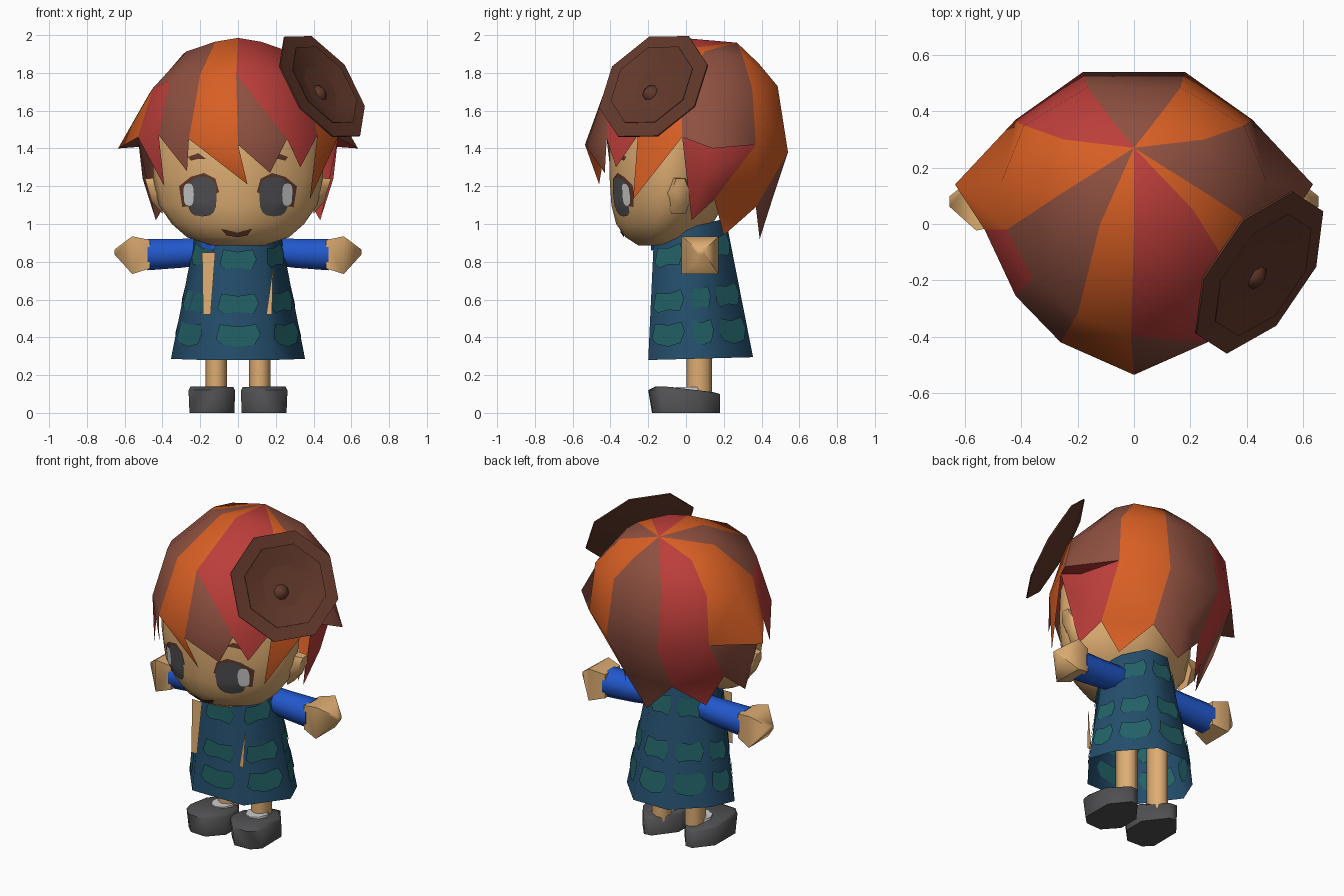
import bpy, bmesh, math
from mathutils import Vector
from mathutils.bvhtree import BVHTree

if "Cube" in bpy.data.objects:
    bpy.data.objects.remove(bpy.data.objects["Cube"])

def lin(c):
    c /= 255
    return c / 12.92 if c < 0.04045 else ((c + 0.055) / 1.055) ** 2.4

def material(name, r, g, b):
    m = bpy.data.materials.new(name)
    m.diffuse_color = (lin(r), lin(g), lin(b), 1)
    m.use_nodes = True
    m.node_tree.nodes["Principled BSDF"].inputs["Base Color"].default_value = m.diffuse_color
    return m

orange = material("orange hair", 216, 95, 36)
red = material("red hair", 188, 62, 58)
brown = material("brown hair", 142, 80, 64)
skin = material("skin", 222, 173, 114)
blue = material("blue sleeve", 34, 88, 204)
teal = material("dark teal", 36, 78, 108)
light_teal = material("light teal", 34, 97, 102)
grey = material("charcoal", 80, 80, 82)
white = material("off white", 205, 205, 205)
dark = material("dark brown", 98, 56, 42)

def build(name, verts, faces, mats, index=None, merge=False):
    """Make one mesh object; index gives the material slot of each face."""
    me = bpy.data.meshes.new(name)
    me.from_pydata([tuple(v) for v in verts], [], faces)
    for m in mats:
        me.materials.append(m)
    if index:
        for p, i in zip(me.polygons, index):
            p.material_index = i
    bm = bmesh.new()
    bm.from_mesh(me)
    if merge:
        bmesh.ops.remove_doubles(bm, verts=bm.verts, dist=0.0005)
        bmesh.ops.recalc_face_normals(bm, faces=bm.faces)
    bm.to_mesh(me)
    bm.free()
    ob = bpy.data.objects.new(name, me)
    bpy.context.collection.objects.link(ob)
    return ob

def loft(rings, cap_start=True, cap_end=True):
    n = len(rings[0])
    verts = [Vector(p) for r in rings for p in r]
    faces = [(k * n + i, k * n + (i + 1) % n, (k + 1) * n + (i + 1) % n, (k + 1) * n + i)
             for k in range(len(rings) - 1) for i in range(n)]
    if cap_start:
        faces.append(tuple(range(n))[::-1])
    if cap_end:
        faces.append(tuple(range((len(rings) - 1) * n, len(rings) * n)))
    return verts, faces

def mir(p, s=-1):
    return (p[0] * s, p[1], p[2])

def power(t, p):
    return math.copysign(abs(t) ** p, t)

# Head: stacked ovals given by height, half width, front and back
def oval(z, rx, y0, y1, n=20, p=1.2):
    a = [2 * math.pi * i / n for i in range(n)]
    return [(rx * power(math.cos(t), p),
             (y0 + y1) / 2 + (y1 - y0) / 2 * power(math.sin(t), p), z) for t in a]

head_v, head_f = loft([oval(*a) for a in [
    (.885, .14, -.25, -.03), (.93, .27, -.32, .04), (1.0, .35, -.37, .14), (1.1, .42, -.395, .2),
    (1.25, .45, -.405, .24), (1.45, .45, -.405, .27), (1.62, .40, -.35, .27)]])
build("head", head_v, head_f, [skin], merge=True)
head_tree = BVHTree.FromPolygons(head_v, head_f)

# Dress: eight-sided open skirt
half_low = [(.18, -.2), (.355, .02), (.295, .17), (.12, .355)]
half_top = [(.13, -.17), (.22, -.0), (.18, .1), (.075, .21)]
def skirt_ring(half, z0, z1):
    pts = half + [(-x, y) for x, y in reversed(half)]
    y0, y1 = half[0][1], half[-1][1]
    return [(x, y, z0 + (z1 - z0) * (y - y0) / (y1 - y0)) for x, y in pts]
low, top = skirt_ring(half_low, .28, .295), skirt_ring(half_top, .93, 1.03)
dress_v, dress_f = loft([low, top], cap_start=False)
build("dress", dress_v, dress_f, [teal], merge=True)
dress_tree = BVHTree.FromPolygons(dress_v, dress_f)

# Printed blotches: three rows on each side of the skirt, on both faces of the cloth
bv, bf = [], []
for i in range(8):
    a, b, c, d = (Vector(p) for p in (low[i], low[(i + 1) % 8], top[(i + 1) % 8], top[i]))
    nrm = (b - a).cross(d - a).normalized()
    wide = .8 if i == 7 else .95
    for row, v0 in enumerate((.21, .46, .82)):
        for off in (.008, -.006):
            base = len(bv)
            shape = [(0, 0), (-.43, -.04), (-.3, -.085), (0, -.07 - .04 * (row == 0)), (.32, -.085),
                     (.44, .0), (.36, .08), (0, .06), (-.36, .08)]
            for du, dv in shape:
                u, v = .5 + du * wide, v0 + dv
                bv.append(a.lerp(b, u).lerp(d.lerp(c, u), v) + nrm * off)
            bf += [(base, base + k, base + k % 8 + 1)[::1 if off > 0 else -1] for k in range(1, 9)]
build("dress_blotches", bv, bf, [light_teal])

def plate(name, tree, pts, mat, off):
    """Thin patch laid on the front of a surface; pts are (x, z)."""
    n, steps = len(pts), 5
    cx, cz = sum(p[0] for p in pts) / n, sum(p[1] for p in pts) / n
    rings = []
    for s in range(1, steps + 1):
        ring = []
        for x, z in pts:
            x, z = cx + (x - cx) * s / steps, cz + (z - cz) * s / steps
            hit = tree.ray_cast(Vector((x, -2, z)), Vector((0, 1, 0)))[0]
            ring.append((x, (hit.y if hit else -.2) - off, z))
        rings.append(ring)
    return build(name, *loft(rings, cap_end=False), [mat], merge=True)

def ellipse(cx, cz, rx, rz, n=16, p=.7):
    return [(cx + rx * power(math.cos(2 * math.pi * i / n), p),
             cz + rz * power(math.sin(2 * math.pi * i / n), p)) for i in range(n)]

# Face details
for s, side in ((-1, "left"), (1, "right")):
    plate(side + "_lash", head_tree,
          [(s * x, z) for x, z in ((.1, 1.17), (.12, 1.24), (.18, 1.27), (.25, 1.25), (.312, 1.2),
                                   (.295, 1.09), (.2, 1.1))], dark, .005)
    plate(side + "_eye", head_tree, ellipse(s * .19, 1.145, .077, .105), grey, .008)
    plate(side + "_eye_shine", head_tree, ellipse(s * .262, 1.155, .028, .06), white, .012)
    plate(side + "_brow", head_tree,
          [(s * x, z) for x, z in ((.17, 1.345), (.21, 1.375), (.265, 1.355), (.25, 1.335), (.21, 1.345))],
          dark, .006)
plate("mouth", head_tree, [(-.09, .975), (-.05, .96), (0, .953), (.05, .96), (.075, .975), (.05, .94),
                           (0, .93), (-.06, .94)], dark, .009)

# Dress front trims
build("left_strap", [(-.19, -.187, .85), (-.12, -.187, .85), (-.145, -.202, .52), (-.185, -.202, .52)],
      [(0, 3, 2, 1)], [skin])
build("right_strap", [(.185, -.187, .77), (.15, -.202, .52), (.18, -.202, .52)], [(0, 1, 2)], [skin])
plate("collar", dress_tree, [(-.2, .92), (-.1, .92), (-.13, .86), (-.19, .87)], blue, .012)

# Hair: meridians of (upper, middle, edge) points running from front centre to back
apex = (0, .27, 1.96)
mer = [((0, -.02, 1.985), (-.01, -.40, 1.79), (0, -.535, 1.42)),
       ((.12, .0, 1.965), (.2, -.32, 1.79), (.26, -.42, 1.45)),
       ((.21, .05, 1.935), (.36, -.19, 1.76), (.42, -.255, 1.47)),
       ((.27, .1, 1.915), (.45, -.02, 1.72), (.53, -.02, 1.46)),
       ((.29, .18, 1.9), (.47, .15, 1.69), (.635, .14, 1.40)),
       ((.25, .3, 1.89), (.39, .35, 1.72), (.42, .37, 1.42)),
       ((.09, .385, 1.85), (.165, .485, 1.73), (.18, .54, 1.38))]
inner, bend, lock_tip = (.5, .12, 1.41), (.505, .1, 1.24), (.435, .03, 1.02)
side_low, back_low, nape_tip = (.37, .15, 1.13), (.165, .37, 1.09), (.28, .2, .94)
hair_mats = [orange, red, brown]
O, R, B = 0, 1, 2
hv, hf, hi = [], [], []
def face(col, *pts):
    hf.append(tuple(range(len(hv), len(hv) + len(pts))))
    hv.extend(pts)
    hi.append(col)

for s, upper, lower, tips, under in (
        (1, (R, R, O, B, B, O), (R, R, O, B, B, O),
         ((B, (.17, -.43, 1.27)), (R, (.33, -.37, 1.3)), (O, (.38, -.28, 1.13))), R),
        (-1, (O, B, B, O, O, R), (O, B, R, O, O, R),
         ((O, (-.05, -.46, 1.21)), (B, (.27, -.40, 1.28)), (R, (.39, -.28, 1.2))), B)):
    M = [[mir(p, s) for p in m] for m in mer]
    M[0] = mer[0]
    for k in range(6):
        (ua, ma, ea), (ub, mb, eb) = M[k], M[k + 1]
        face(upper[k], apex, ua, ub)
        face(upper[k], ua, ma, mb, ub)
        if k == 0 and s == 1:      # forehead wedge
            face(R, ma, eb, mb)
            face(B, ma, ea, eb)
        else:
            face(lower[k], ma, ea, eb, mb)
        if k < 3:                  # fringe points
            face(tips[k][0], ea, mir(tips[k][1], s), eb)
    # hanging side lock under the flared wedge
    e3, e4, e5, e6 = (M[k][2] for k in (3, 4, 5, 6))
    i_, b_, t_, sl, bl, nt = (mir(p, s) for p in (inner, bend, lock_tip, side_low, back_low, nape_tip))
    for tri in ((e3, e4, i_), (e4, e5, i_), (e3, i_, b_), (i_, e5, b_), (e3, b_, t_),
                (b_, e5, sl), (b_, sl, t_)):
        face(under, *tri)
    # nape
    face(lower[5], e5, e6, bl, sl)
    face(lower[5], sl, bl, nt)
    # back centre lock, one half
    back_mid = (0, .46, 1.14)
    face(B, e6, bl, back_mid)
    face(B, bl, (0, .39, .92), back_mid)
ub, mb, eb = mer[6]
face(B, apex, ub, mir(ub))
face(B, ub, mb, mir(mb), mir(ub))
face(B, mb, eb, mir(eb), mir(mb))
face(B, eb, back_mid, mir(eb))
build("hair", hv, hf, hair_mats, hi, merge=True)

# Limbs, ears and shoes, mirrored
def tube_x(s, stations, n=8):
    return loft([[(s * x, .07 + r * math.cos(2 * math.pi * (i + .5) / n),
                   z + r * math.sin(2 * math.pi * (i + .5) / n)) for i in range(n)]
                 for x, r, z in stations])

def box_x(s, stations):
    """Four-sided tube along x; stations are (x, half y, half z, y, z)."""
    return loft([[(s * x, y + hy * a, z + hz * b) for a, b in ((1, 1), (-1, 1), (-1, -1), (1, -1))]
                 for x, hy, hz, y, z in stations])

plan = [(.015, .03), (.12, .175), (.17, .18), (.26, .06), (.262, -.14), (.21, -.195), (.1, -.2), (.015, -.1)]
for s, side in ((-1, "left"), (1, "right")):
    build(side + "_sleeve", *tube_x(s, [(.12, .075, .86), (.3, .083, .845), (.48, .09, .838)]),
          [blue], merge=True)
    build(side + "_hand", *box_x(s, [(.465, .075, .075, .07, .84), (.56, .098, .1, .075, .835),
                                     (.655, .018, .012, .08, .852)]), [skin], merge=True)
    build(side + "_leg", *loft([[(s * .115 + .057 * math.cos(math.pi * i / 4),
                                  .07 + .068 * math.sin(math.pi * i / 4), z) for i in range(8)]
                                for z in (.08, .55)]), [skin], merge=True)
    hexagon = [(math.cos(math.pi * i / 3), math.sin(math.pi * i / 3)) for i in range(6)]
    build(side + "_ear", *loft([[(s * .40, -.04 + .075 * c, 1.15 + .11 * d) for c, d in hexagon],
                                [(s * (.475 + .02 * d), -.03 + .045 * c, 1.18 + .07 * d)
                                 for c, d in hexagon]]), [skin], merge=True)
    sole = [(s * (.135 + (x - .135) * .96), y * .9 + (.018 if y > 0 else 0), 0) for x, y in plan]
    upper = [(s * x, y, .10 + .02 * min(1, (.18 - y) / .32)) for x, y in plan]
    crown = [(s * (.135 + (x - .135) * .92), y * .8, .14 - .03 * max(0, y + .13) / .31) for x, y in plan]
    build(side + "_shoe", *loft([sole, upper, crown]), [grey], merge=True)
    build(side + "_sock", *loft([[(s * .12 + r * math.cos(math.pi * i / 4),
                                   .02 + 1.15 * r * math.sin(math.pi * i / 4), z) for i in range(8)]
                                 for r, z in ((.068, .12), (.064, .137))]), [white], merge=True)

# Hair bun: two dished octagons with a sunken knob, tilted outwards
n = Vector((.71, -.49, .5)).normalized()
up = (Vector((0, 0, 1)) - n * n.z).normalized()
right = up.cross(n)
centre = Vector((.445, -.172, 1.728))
def disc(r, h):
    return [centre + n * h + (right * math.cos(t) + up * math.sin(t)) * r
            for t in (math.pi * (i + .52) / 4 for i in range(8))]
build("bun_brim", *loft([disc(.1, -.05), disc(.33, -.005), disc(.33, .003), disc(.2, -.012)]),
      [dark], merge=True)
build("bun_inner", *loft([disc(.1, -.04), disc(.25, .016), disc(.25, .02), disc(.04, -.035)]),
      [dark], merge=True)
centre += right * -.02 + up * -.03
build("bun_knob", *loft([disc(.05, -.05), disc(.045, -.01), disc(.015, .01)]), [dark], merge=True)

# Smooth shading with sharp edges kept
bpy.ops.object.select_all(action='SELECT')
bpy.context.view_layer.objects.active = bpy.data.objects["head"]
bpy.ops.object.shade_smooth_by_angle(angle=math.radians(62))
